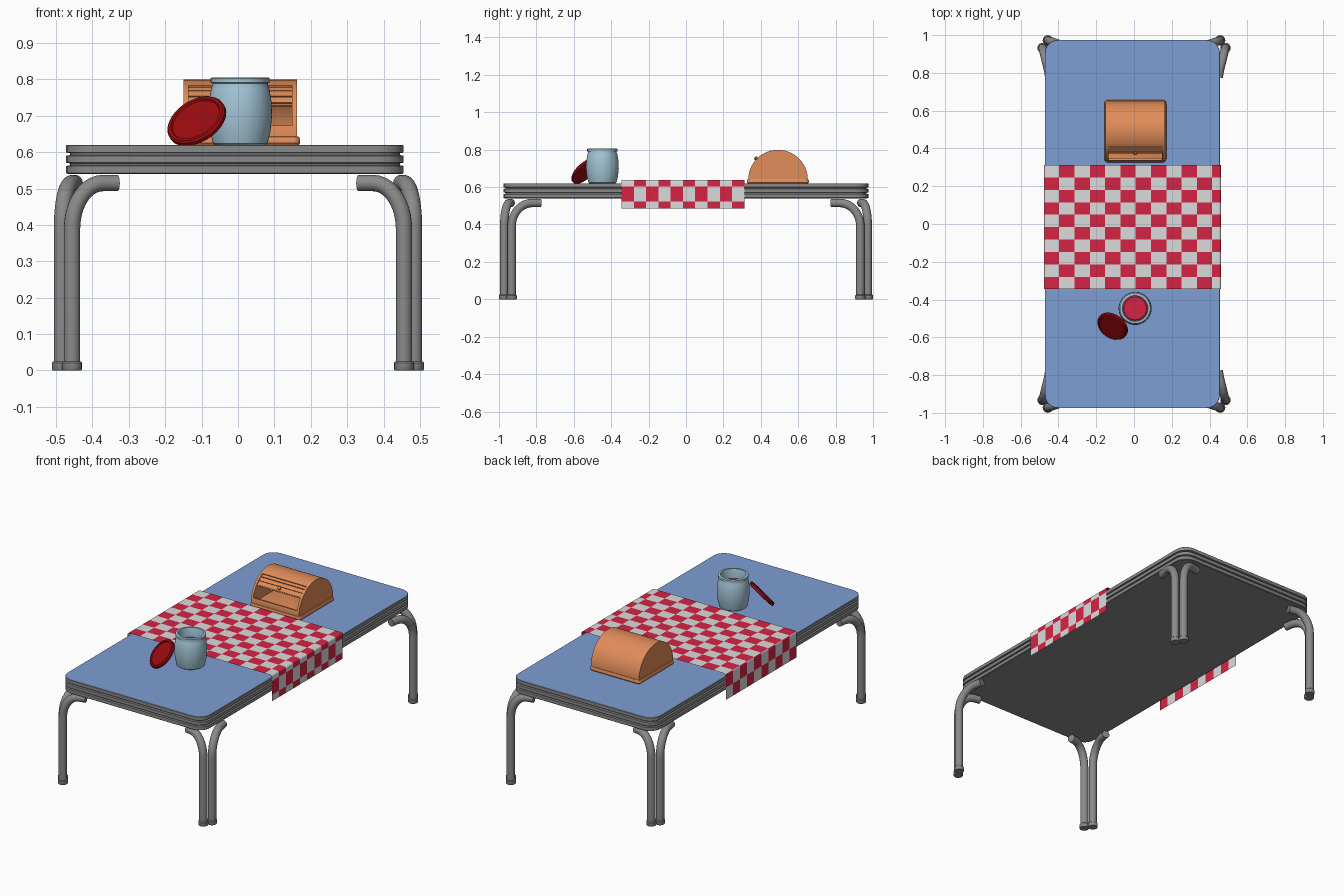
import bpy, bmesh, math
from mathutils import Vector

if "Cube" in bpy.data.objects:
    bpy.data.objects.remove(bpy.data.objects["Cube"])


def material(name, r, g, b):
    lin = [c / 12.92 if c < 0.04 else ((c + 0.055) / 1.055) ** 2.4 for c in (r, g, b)]
    m = bpy.data.materials.new(name)
    m.diffuse_color = (*lin, 1)
    m.use_nodes = True
    m.node_tree.nodes["Principled BSDF"].inputs["Base Color"].default_value = m.diffuse_color
    return m


GRAY = material("metal gray", .54, .54, .54)
BLUE = material("table blue", .49, .62, .83)
WHITE = material("cloth white", .86, .86, .86)
RED = material("cloth red", .84, .14, .27)
JAR = material("jar pale blue", .64, .77, .84)
LID = material("lid dark red", .61, .04, .06)
ORANGE = material("bread box orange", .88, .55, .35)


def finish(name, bm, mats, angle=35, recalc=True):
    if recalc:
        bmesh.ops.recalc_face_normals(bm, faces=bm.faces)
    me = bpy.data.meshes.new(name)
    bm.to_mesh(me)
    bm.free()
    for m in mats:
        me.materials.append(m)
    ob = bpy.data.objects.new(name, me)
    bpy.context.collection.objects.link(ob)
    bpy.ops.object.select_all(action='DESELECT')
    ob.select_set(True)
    bpy.context.view_layer.objects.active = ob
    bpy.ops.object.shade_smooth_by_angle(angle=math.radians(angle))
    return ob


def add_loft(bm, rings):
    """Join closed rings of points in order and cap both ends."""
    vs = [[bm.verts.new(p) for p in ring] for ring in rings]
    n = len(vs[0])
    for a, b in zip(vs, vs[1:]):
        for i in range(n):
            j = (i + 1) % n
            bm.faces.new((a[i], a[j], b[j], b[i]))
    bm.faces.new(vs[0])
    bm.faces.new(vs[-1])


def loft(name, rings, mats, angle=35):
    bm = bmesh.new()
    add_loft(bm, rings)
    return finish(name, bm, mats, angle)


def circle(r, z, n=40):
    return [Vector((r * math.cos(2 * math.pi * i / n), r * math.sin(2 * math.pi * i / n), z)) for i in range(n)]


def lathe(name, profile, mat, n=40):
    return loft(name, [circle(r, z, n) for r, z in profile], [mat])


def rounded_rect(x0, x1, y0, y1, rad, inset, z, seg=6):
    r = rad - inset
    pts = []
    for k, (cx, cy) in enumerate(((x1 - rad, y1 - rad), (x0 + rad, y1 - rad), (x0 + rad, y0 + rad), (x1 - rad, y0 + rad))):
        for s in range(seg + 1):
            t = math.pi / 2 * (k + s / seg)
            pts.append(Vector((cx + r * math.cos(t), cy + r * math.sin(t), z)))
    return pts


# table top with grooved metal edge
edge = [(.004, .540), (0, .543), (0, .562), (.010, .564), (.010, .569), (0, .571),
        (0, .590), (.010, .592), (.010, .597), (0, .599), (0, .618), (.002, .620)]
top = loft("table_top", [rounded_rect(-.472, .455, -.975, .975, .07, i, z) for i, z in edge], [GRAY, BLUE])
for f in top.data.polygons:
    f.material_index = int(f.normal.z > .9 and f.center.z > .619)


# legs: two bent tubes with a foot at every corner
def tube_rings(path, r, n=16):
    rings = []
    for i, p in enumerate(path):
        d = (path[min(i + 1, len(path) - 1)] - path[max(i - 1, 0)]).normalized()
        ref = Vector((-path[-1].y + path[0].y, path[-1].x - path[0].x, 0)).normalized()
        w = d.cross(ref)
        rings.append([p + r * (math.cos(2 * math.pi * k / n) * ref + math.sin(2 * math.pi * k / n) * w)
                      for k in range(n)])
    return rings


def leg(name, base, along, side, arc, tail):
    path = [base, base + Vector((0, 0, .39))]
    for k in range(1, 11):
        t = math.pi / 2 * k / 10
        c = 1 - math.cos(t)
        path.append(base + along * arc * c + side * .028 * c + Vector((0, 0, .39 + .125 * math.sin(t))))
    path.append(path[-1] + along * tail + side * .008)
    bm = bmesh.new()
    add_loft(bm, tube_rings(path, .0225))
    foot = [(.025, 0), (.0275, .004), (.0275, .021), (.0235, .025)]
    add_loft(bm, [[p + base for p in circle(r, z, 16)] for r, z in foot])
    finish(name, bm, [GRAY])


for sx, xn in ((-1, "left"), (1, "right")):
    for sy, yn in ((-1, "front"), (1, "back")):
        ix, iy = Vector((-sx, 0, 0)), Vector((0, -sy, 0))
        leg(f"{yn}_{xn}_leg_outer", Vector((sx * .484, sy * .932, 0)), iy, ix, .11, .045)
        leg(f"{yn}_{xn}_leg_inner", Vector((sx * .456, sy * .972, 0)), ix, iy, .085, .04)

# checkered cloth draped over both long edges
CX0, CX1, CTOP, CR, CELL, DROP = -.477, .461, .638, .012, .081, .153
WIDTH = CX1 - CX0


def cloth_point(u):
    if u > WIDTH / 2:
        x, z = cloth_point(WIDTH - u)
        return CX0 + CX1 - x, z
    if u <= -CR:
        return CX0, CTOP + u
    if u >= CR:
        return CX0 + u, CTOP
    t = (u + CR) / (2 * CR) * math.pi / 2
    return CX0 + CR - CR * math.cos(t), CTOP - CR + CR * math.sin(t)


us = {-DROP, WIDTH + DROP} | {round(k * CELL, 4) for k in range(-1, 14) if k * CELL < WIDTH + DROP}
for k in range(-4, 5):
    us |= {round(k * CR / 4, 4), round(WIDTH + k * CR / 4, 4)}
us = sorted(us)
rows = 10
bm = bmesh.new()
grid = [[bm.verts.new((cloth_point(u)[0], .312 - .0657 * j, cloth_point(u)[1])) for j in range(rows + 1)] for u in us]
for a in range(len(us) - 1):
    i = math.floor((us[a] + us[a + 1]) / 2 / CELL)
    for j in range(rows):
        f = bm.faces.new((grid[a][j], grid[a][j + 1], grid[a + 1][j + 1], grid[a + 1][j]))
        f.material_index = (i + j) % 2
finish("table_cloth", bm, [WHITE, RED], recalc=False)

# open jar with red contents
jar = lathe("jar", [(.070, .620), (.075, .624), (.083, .655), (.0875, .700), (.086, .740), (.080, .775), (.076, .785),
                    (.076, .789), (.081, .791), (.081, .803), (.078, .805), (.068, .805), (.066, .800),
                    (.066, .740)], JAR)
jar.location = (.006, -.447, 0)
fill = lathe("jar_contents", [(.0655, .741), (.0655, .748), (.060, .752)], RED)
fill.location = jar.location

# lid leaning on the jar
lid = lathe("jar_lid", [(.080, -.010), (.087, -.007), (.087, .003), (.082, .009), (.074, .009), (.071, .004),
                        (.060, .004)], LID)
lid.location = (-.114, -.542, .686)
lid.rotation_mode = 'QUATERNION'
lid.rotation_quaternion = Vector((-.42, -.61, .67)).to_track_quat('Z', 'Y')

# bread box: base, ends, curved shell, slatted door, knob
BX0, BX1, BY, BZ = -.15, .162, .492, .64
base = [(.004, .620), (0, .625), (0, .635), (.004, .642), (.012, .645)]
loft("bread_box_base", [rounded_rect(-.157, .171, .326, .657, .02, i, z) for i, z in base], [ORANGE])


def arc(r, a0, a1, n=20):
    pts = [math.radians(a0 + (a1 - a0) * k / n) for k in range(n + 1)]
    return [(BY + r * math.cos(t), BZ + r * math.sin(t)) for t in pts]


def prism(name, poly, x0, x1):
    return loft(name, [[Vector((x, y, z)) for y, z in poly] for x in (x0, x1)], [ORANGE])


for name, x0, x1 in (("left", BX0, BX0 + .014), ("right", BX1 - .014, BX1)):
    prism(f"bread_box_{name}_end", arc(.159, 0, 180, 40), x0, x1)
prism("bread_box_shell", arc(.159, 0, 116, 30) + arc(.148, 116, 0, 30), BX0 + .014, BX1 - .014)
for k in range(3):
    a = 114 + k * 9.5
    prism(f"bread_box_slat_{k + 1}", arc(.153, a, a + 8, 5) + arc(.142, a + 8, a, 5), BX0 + .014, BX1 - .014)
prism("bread_box_door_back", arc(.147, 112, 143, 8) + arc(.142, 143, 112, 8), BX0 + .014, BX1 - .014)
prism("bread_box_front_sill", arc(.159, 168, 180, 4) + arc(.146, 180, 168, 4), BX0 + .014, BX1 - .014)
knob = lathe("bread_box_knob", [(.004, -.012), (.004, .002), (.009, .005), (.011, .010), (.008, .015), (.003, .017)],
             ORANGE, 16)
t = math.radians(136)
knob.location = (.007, BY + .155 * math.cos(t), BZ + .155 * math.sin(t))
knob.rotation_euler = (math.radians(46), 0, 0)
